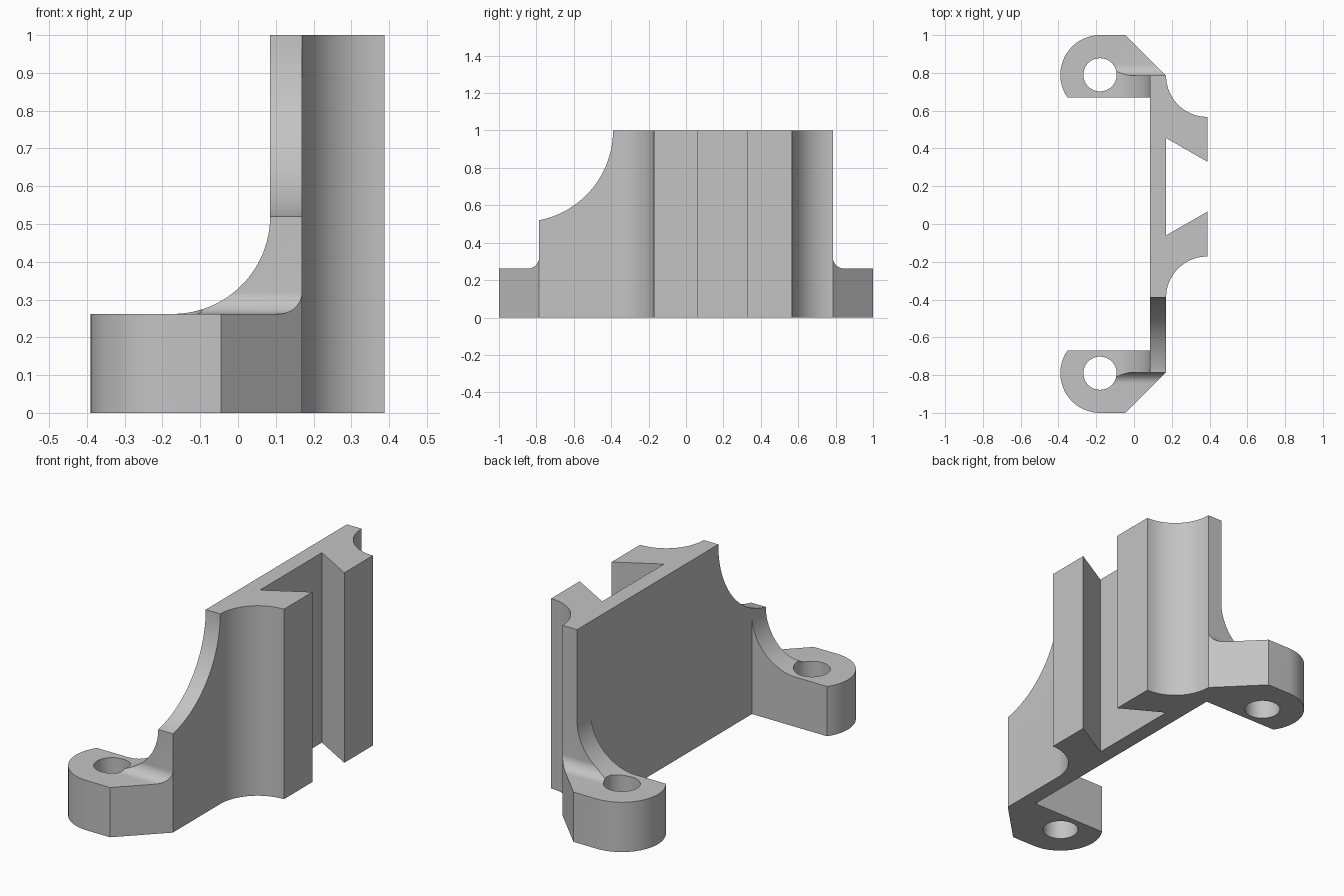
import bpy, bmesh
from math import sin, cos, radians

cube = bpy.data.objects.get("Cube")
if cube:
    bpy.data.objects.remove(cube)

grey = bpy.data.materials.new("light grey")
grey.use_nodes = True
colour = (0.55, 0.55, 0.55, 1)
grey.diffuse_color = colour
grey.node_tree.nodes["Principled BSDF"].inputs["Base Color"].default_value = colour


def arc(cx, cy, r, start, end, n=24):
    angles = [radians(start + (end - start) * i / n) for i in range(n + 1)]
    return [(cx + r * cos(a), cy + r * sin(a)) for a in angles]


def prism(name, outline, axis, low, high):
    """Extrude a 2D outline along one axis."""
    place = {"x": lambda a, b, h: (h, a, b),
             "y": lambda a, b, h: (a, h, b),
             "z": lambda a, b, h: (a, b, h)}[axis]
    bm = bmesh.new()
    base = bm.faces.new([bm.verts.new(place(a, b, low)) for a, b in outline])
    ext = bmesh.ops.extrude_face_region(bm, geom=[base])
    moved = [v for v in ext["geom"] if isinstance(v, bmesh.types.BMVert)]
    bmesh.ops.translate(bm, verts=moved, vec=place(0, 0, high - low))
    bmesh.ops.recalc_face_normals(bm, faces=bm.faces)
    mesh = bpy.data.meshes.new(name)
    bm.to_mesh(mesh)
    bm.free()
    mesh.materials.append(grey)
    obj = bpy.data.objects.new(name, mesh)
    bpy.context.collection.objects.link(obj)
    return obj


def combine(obj, other, operation):
    """Apply a boolean and discard the second solid."""
    mod = obj.modifiers.new("combine", "BOOLEAN")
    mod.operation, mod.solver, mod.object = operation, "EXACT", other
    bpy.context.view_layer.objects.active = obj
    bpy.ops.object.modifier_apply(modifier=mod.name)
    bpy.data.objects.remove(other)


INNER, OUTER, RAIL = 0.085, 0.17, 0.388   # plate faces and rail front in x
END, FOOT, STEP = 0.785, 0.262, 0.52      # plate end, foot height, web height

# Upright plate with the two dovetail jaws and hollow flanks
profile = [(INNER, -END), (OUTER, -END)]
profile += arc(RAIL, -0.39, RAIL - OUTER, 180, 90)
profile += [(RAIL, 0.065), (OUTER, -0.06), (OUTER, 0.455), (RAIL, 0.33)]
profile += arc(RAIL, END, RAIL - OUTER, 270, 180)
profile += [(INNER, END)]
bracket = prism("dovetail_bracket", profile, "z", 0, 1)

# Hollow curve that trims the front top corner of the plate
sweep = arc(-0.879, 1, 0.489, 0, -78.9)
corner = prism("corner_cutter", [(-0.39, 1.1)] + sweep + [(-0.9, STEP), (-0.9, 1.1)],
               "x", -0.5, 0.168 + 0.2)
combine(bracket, corner, "DIFFERENCE")

# Mounting feet: plan outline trimmed by the web curve and the wall fillet
for side, name in ((-1, "front_foot"), (1, "back_foot")):
    plan = arc(-0.18, 0.79, 0.21, 90, 214.8)
    plan += [(0.12, 0.67), (OUTER, END), (-0.045, 1)]
    foot = prism(name, [(x, y * side) for x, y in plan], "z", 0, 0.6)

    web = [(-0.6, -0.1), (-0.6, FOOT)] + arc(-0.173, STEP, STEP - FOOT, 270, 360)
    web += [(0.4, STEP), (0.4, -0.1)]
    combine(foot, prism("web_trim", web, "y", 0.5 * side, 1.2 * side), "INTERSECT")

    wall = [(0.5, -0.1), (0.5, 0.7), (END, 0.7)]
    wall += arc(END + 0.06, FOOT + 0.06, 0.06, 180, 270, 12)
    wall += [(1.2, FOOT), (1.2, -0.1)]
    wall = [(y * side, z) for y, z in wall]
    combine(foot, prism("fillet_trim", wall, "x", -0.7, 0.5), "INTERSECT")

    hole = arc(-0.18, 0.79 * side, 0.088, 0, 351, 39)
    combine(foot, prism("bolt_hole", hole, "z", -0.2, 0.8), "DIFFERENCE")
    combine(bracket, foot, "UNION")

# Smooth curved walls, keep edges sharp
bpy.ops.object.select_all(action="DESELECT")
bracket.select_set(True)
bpy.context.view_layer.objects.active = bracket
bpy.ops.object.shade_smooth_by_angle(angle=radians(25))
